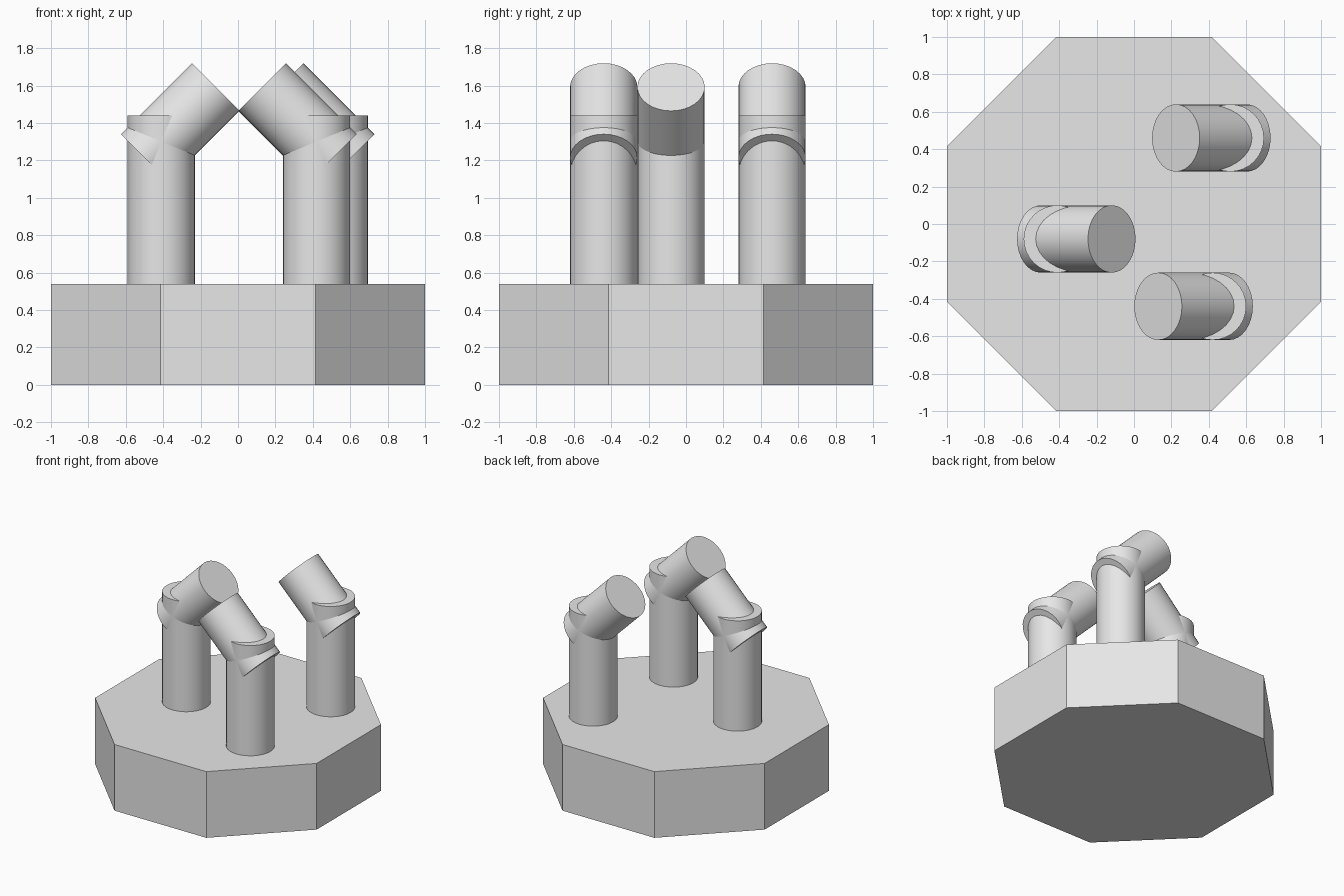
import bpy
import math
from mathutils import Vector

cube = bpy.data.objects.get("Cube")
if cube:
    bpy.data.objects.remove(cube, do_unlink=True)

grey = bpy.data.materials.new("light_grey")
grey.use_nodes = True
grey.diffuse_color = (0.8, 0.8, 0.8, 1)
grey.node_tree.nodes["Principled BSDF"].inputs["Base Color"].default_value = (0.8, 0.8, 0.8, 1)

BASE_TOP = 0.54
PIPE_TOP = 1.44
RADIUS = 0.18


def cylinder(name, start, end, radius, sides, spin=0.0):
    """Capped cylinder running from start to end."""
    start, end = Vector(start), Vector(end)
    axis = end - start
    bpy.ops.mesh.primitive_cylinder_add(vertices=sides, radius=radius, depth=axis.length,
                                        location=(start + end) / 2)
    obj = bpy.context.object
    obj.name = name
    tilt = math.atan2(axis.x, axis.z)
    obj.rotation_euler = (0, tilt, spin)
    obj.data.materials.append(grey)
    return obj


# Octagonal base with its flats facing the axes
cylinder("octagonal_base", (0, 0, 0), (0, 0, BASE_TOP),
         1 / math.cos(math.pi / 8), 8, math.pi / 8)


def bent_pipe(name, x, y, facing):
    """Upright pipe with a 45 degree outlet leaning along facing (+1 or -1 in x)."""
    upright = cylinder(name + "_upright", (x, y, BASE_TOP), (x, y, PIPE_TOP), RADIUS, 32)
    outlet = cylinder(name + "_outlet", (x - 0.088 * facing, y, 1.213),
                      (x + 0.291 * facing, y, 1.592), RADIUS, 32)
    for obj in (upright, outlet):
        bpy.ops.object.select_all(action="DESELECT")
        obj.select_set(True)
        bpy.context.view_layer.objects.active = obj
        bpy.ops.object.shade_smooth_by_angle(angle=math.radians(30))


# Three pipes, one turned against the other two
bent_pipe("right_pipe", -0.41, -0.08, 1)
bent_pipe("front_left_pipe", 0.42, -0.44, -1)
bent_pipe("back_left_pipe", 0.515, 0.46, -1)
